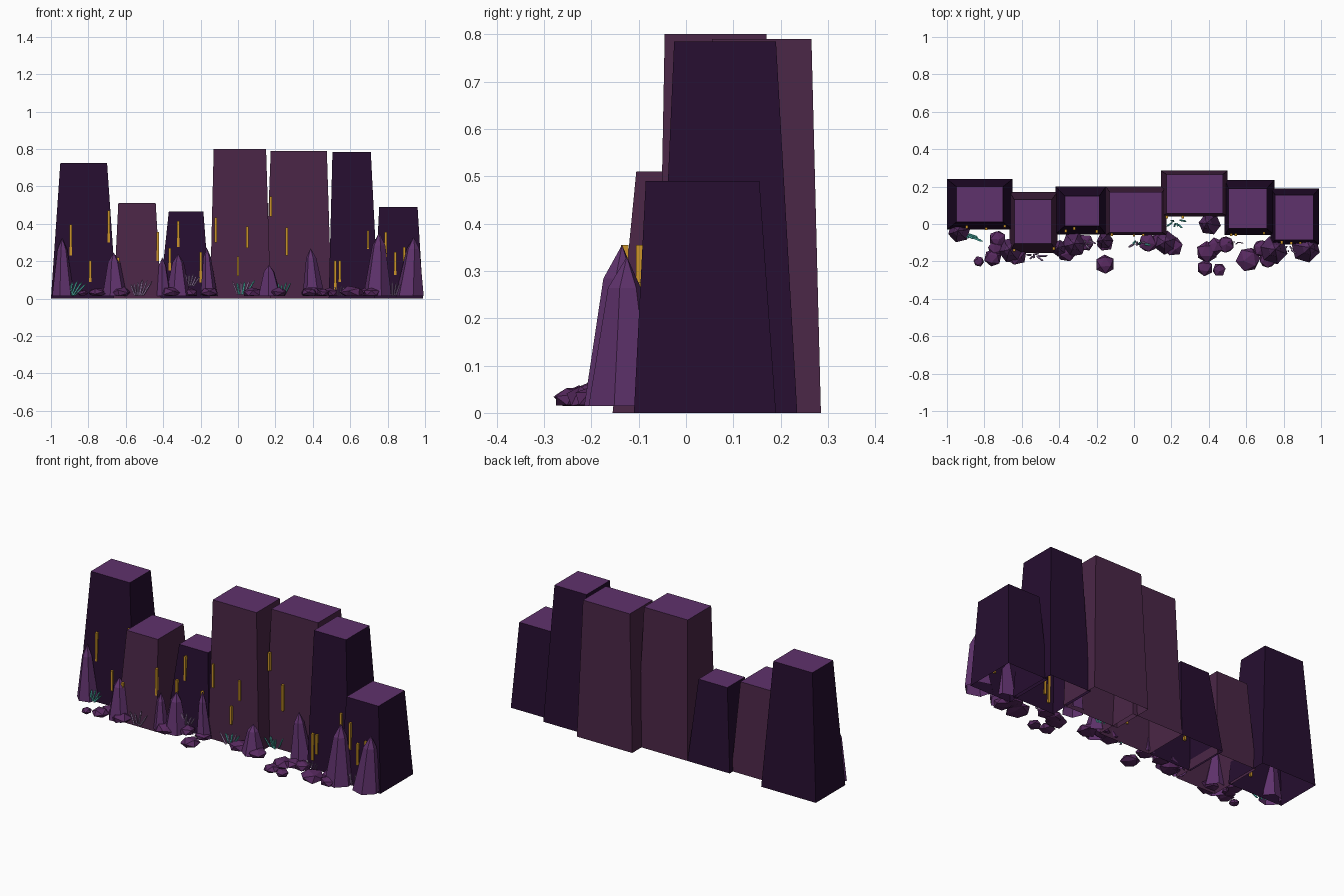
import bpy, bmesh, math, random
from mathutils import Vector, Matrix

if "Cube" in bpy.data.objects:
    bpy.data.objects.remove(bpy.data.objects["Cube"])

random.seed(4)


def material(name, hexcode):
    def lin(c):
        c /= 255
        return c / 12.92 if c <= 0.04045 else ((c + 0.055) / 1.055) ** 2.4
    m = bpy.data.materials.new(name)
    m.diffuse_color = [lin(int(hexcode[i:i + 2], 16)) for i in (0, 2, 4)] + [1]
    m.use_nodes = True
    m.node_tree.nodes["Principled BSDF"].inputs["Base Color"].default_value = m.diffuse_color
    return m


DARK = material("dark_violet_stone", "260E30")
MAUVE = material("mauve_stone", "4A2646")
PURPLE = material("purple_stone", "5F326C")
ROCK = material("rubble_purple", "57295F")
GOLD = material("gold_vein", "CB9428")
TEAL = material("teal_crystal", "5CCFC4")
LILAC = material("lilac_crystal", "B592C6")


def finish(name, bm, *mats):
    bmesh.ops.recalc_face_normals(bm, faces=bm.faces[:])
    me = bpy.data.meshes.new(name)
    bm.to_mesh(me)
    bm.free()
    ob = bpy.data.objects.new(name, me)
    for m in mats:
        me.materials.append(m)
    bpy.context.collection.objects.link(ob)
    return ob


def loft(bm, rings, tip=None, cap=False):
    """Bridge rings of points, then close with a tip point or a flat cap."""
    vs = [[bm.verts.new(p) for p in r] for r in rings]
    n = len(vs[0])
    for a, b in zip(vs, vs[1:]):
        for i in range(n):
            j = (i + 1) % n
            bm.faces.new((a[i], a[j], b[j], b[i]))
    if cap:
        return bm.faces.new(vs[-1])
    t = bm.verts.new(tip)
    for i in range(n):
        bm.faces.new((vs[-1][i], vs[-1][(i + 1) % n], t))


def rect(x0, x1, y0, y1, z):
    return [(x0, y0, z), (x1, y0, z), (x1, y1, z), (x0, y1, z)]


# Tapered cliff blocks, open below: base x0 x1 y0 y1, top x0 x1 y0 y1, height
blocks = [
    (DARK, (-1.0, -.65, -.03, .24), (-.95, -.70, .01, .20), .725),
    (MAUVE, (-.665, -.41, -.155, .17), (-.64, -.44, -.105, .13), .51),
    (DARK, (-.42, -.15, -.055, .20), (-.37, -.185, -.01, .15), .465),
    (MAUVE, (-.15, .175, -.06, .20), (-.13, .15, -.045, .17), .80),
    (MAUVE, (.145, .50, .04, .285), (.175, .475, .055, .265), .79),
    (DARK, (.485, .75, -.06, .235), (.505, .71, -.025, .19), .785),
    (DARK, (.73, .99, -.11, .19), (.755, .96, -.085, .155), .49),
]
for i, (mat, lo, hi, h) in enumerate(blocks):
    bm = bmesh.new()
    top = loft(bm, [rect(*lo, 0), rect(*hi, h)], cap=True)
    top.material_index = 1
    finish(f"cliff_block_{i + 1}", bm, mat, PURPLE)


def wall_y(x, z):
    """Front wall position of the foremost block at x and height z."""
    best = .04
    for _, lo, hi, h in blocks:
        t = z / h
        if t < 1 and lo[0] + (hi[0] - lo[0]) * t - .01 <= x <= lo[1] + (hi[1] - lo[1]) * t + .01:
            best = min(best, lo[2] + (hi[2] - lo[2]) * t)
    return best


# Gold veins on the front walls: x, bottom, top
veins = [(-.895, .23, .395), (-.79, .09, .205), (-.69, .30, .47), (-.64, .13, .22),
         (-.43, .20, .355), (-.365, .15, .27), (-.32, .275, .415), (-.20, .085, .25),
         (-.12, .30, .435), (0, .12, .225), (.05, .27, .385), (.175, .44, .545),
         (.26, .23, .38), (.52, .05, .205), (.545, .09, .205), (.695, .265, .365),
         (.79, .20, .355), (.84, .125, .25), (.89, .20, .275)]
bm = bmesh.new()
for x, z0, z1 in veins:
    y = wall_y(x, (z0 + z1) / 2)
    bmesh.ops.create_cube(bm, size=1, matrix=Matrix.Translation((x, y - .002, (z0 + z1) / 2))
                          @ Matrix.Diagonal((.013, .016, z1 - z0, 1)))
finish("gold_veins", bm, GOLD)


def ring(cx, cy, z, r, n, turn):
    return [(cx + r * math.cos(turn + math.tau * k / n),
             cy + r * math.sin(turn + math.tau * k / n), z) for k in range(n)]


# Stone spires: base centre x y, radius, tip x, height
spires = [(-.935, -.04, .06, -.94, .325), (-.655, -.14, .07, -.665, .245),
          (-.40, -.13, .045, -.405, .22), (-.32, -.11, .068, -.32, .24),
          (-.155, -.09, .045, -.168, .275), (.17, -.10, .065, .165, .18),
          (.405, 0, .06, .388, .27), (.745, -.14, .078, .755, .355),
          (.918, -.13, .078, .94, .33)]
for i, (x, y, r, tx, h) in enumerate(spires):
    bm = bmesh.new()
    turn = random.uniform(0, 1)
    sx = x + (tx - x) * .8
    loft(bm, [ring(x, y, .015, r, 6, turn), ring(sx, y, h * .8, r * .46, 6, turn)],
         tip=(tx, y + .005, h))
    finish(f"spire_{i + 1}", bm, PURPLE)

# Flat-bottomed rubble: x, y, radius
rocks = [(-.83, -.20, .027), (-.755, -.18, .045), (-.73, -.08, .045), (-.74, -.13, .04),
         (-.63, -.165, .055), (-.36, -.145, .055), (-.26, -.10, .045), (-.155, -.215, .05),
         (-.155, -.10, .045), (.075, -.10, .05), (.14, -.085, .045), (.21, -.12, .05),
         (.39, -.15, .055), (.49, -.11, .045), (.435, -.12, .045), (.38, -.235, .042),
         (.455, -.245, .035), (.61, -.19, .063), (.715, -.19, .045), (.68, -.13, .045)]
bm = bmesh.new()
for x, y, r in rocks:
    m = (Matrix.Translation((x, y, .03)) @ Matrix.Diagonal((1, 1, .6, 1))
         @ Matrix.Rotation(random.uniform(0, 6), 4, Vector((random.random(), .4, 1)).normalized()))
    res = bmesh.ops.create_icosphere(bm, subdivisions=1, radius=r * 1.08, matrix=m)
    for v in res["verts"]:
        v.co.z = max(v.co.z, .015)
finish("rubble", bm, ROCK)

# Crystal clusters: x, y, base z, height, lean, colours
clusters = [(-.895, -.055, .03, .085, .35, (TEAL,)), (-.53, -.165, .03, .075, .1, (LILAC,)),
            (-.26, -.10, .08, .07, .2, (LILAC,)), (.02, -.095, .035, .08, .1, (LILAC, TEAL)),
            (.225, .01, .03, .065, 0, (TEAL,)), (.54, -.10, .03, .04, .1, (LILAC,)),
            (.83, -.13, .03, .06, .1, (LILAC,))]
for i, (x, y, z, h, lean, mats) in enumerate(clusters):
    bm = bmesh.new()
    for k in range(6):
        a = lean + (k - 2.5) * .22
        length = h * random.uniform(.65, 1.05)
        d = Vector((math.sin(a), random.uniform(-.35, .1), math.cos(a))) * length
        cx, cy, w = x + (k - 2.5) * .009, y + random.uniform(-.015, .01), h * .075
        old = set(bm.faces)
        mid = d * .75
        loft(bm, [ring(cx, cy, z - .012, w, 5, k),
                  ring(cx + mid.x, cy + mid.y, z + mid.z, w, 5, k)],
             tip=(cx + d.x, cy + d.y, z + d.z))
        for f in set(bm.faces) - old:
            f.material_index = k % len(mats)
    finish(f"crystal_cluster_{i + 1}", bm, *mats)
